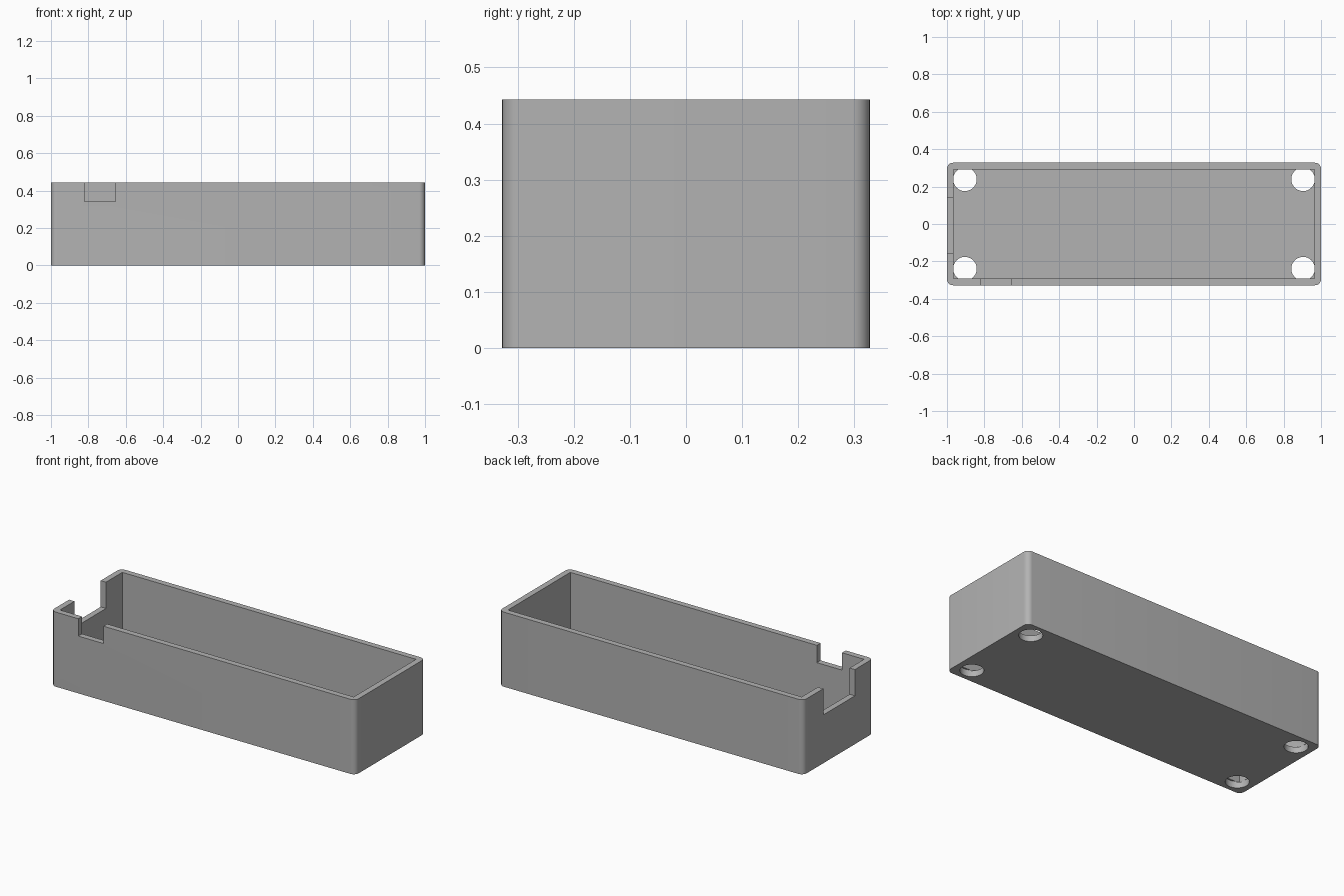
import bpy
import bmesh
import math
from mathutils import Matrix

if "Cube" in bpy.data.objects:
    bpy.data.objects.remove(bpy.data.objects["Cube"], do_unlink=True)

LENGTH, DEPTH, HEIGHT = 2.0, 0.655, 0.443
WALL = 0.035
CORNER = 0.032

grey = bpy.data.materials.new("plain grey")
grey.use_nodes = True
colour = (0.45, 0.45, 0.45, 1)
grey.diffuse_color = colour
grey.node_tree.nodes["Principled BSDF"].inputs["Base Color"].default_value = colour


def add_object(name, bm):
    mesh = bpy.data.meshes.new(name)
    bm.to_mesh(mesh)
    bm.free()
    mesh.materials.append(grey)
    obj = bpy.data.objects.new(name, mesh)
    bpy.context.collection.objects.link(obj)
    return obj


def box(name, low, high, corner=0):
    """Box between two corners, with optional rounded upright edges."""
    bm = bmesh.new()
    bmesh.ops.create_cube(bm, size=1)
    for v in bm.verts:
        v.co = [h if c > 0 else l for c, l, h in zip(v.co, low, high)]
    if corner:
        upright = [e for e in bm.edges
                   if abs(e.verts[0].co.z - e.verts[1].co.z) > 0.1]
        bmesh.ops.bevel(bm, geom=upright, offset=corner, segments=8,
                        profile=0.5, affect='EDGES')
    return add_object(name, bm)


def cylinder(name, x, y, radius, low, high):
    bm = bmesh.new()
    bmesh.ops.create_cone(bm, cap_ends=True, segments=48, radius1=radius,
                          radius2=radius, depth=high - low,
                          matrix=Matrix.Translation((x, y, (low + high) / 2)))
    return add_object(name, bm)


# Outer block with rounded upright corners
hx, hy = LENGTH / 2, DEPTH / 2
tray = box("open_case", (-hx, -hy, 0), (hx, hy, HEIGHT), CORNER)

# Cavity, then the front notch and the deeper end notch
ix, iy = hx - WALL, hy - WALL
cutters = [
    box("cavity_cutter", (-ix, -iy, WALL), (ix, iy, 1)),
    box("front_notch_cutter", (-0.82, -hy - 0.1, 0.34), (-0.655, -iy + 0.02, 1)),
    box("end_notch_cutter", (-hx - 0.1, -0.157, 0.287), (-ix + 0.02, 0.14, 1)),
]

# Four screw holes through the floor
for sx in (-1, 1):
    for sy in (-1, 1):
        cutters.append(cylinder("screw_hole_cutter", sx * 0.904, sy * 0.239,
                                0.063, -0.1, WALL + 0.004))

bpy.context.view_layer.objects.active = tray
tray.select_set(True)
for cutter in cutters:
    cutter.hide_render = True
    cut = tray.modifiers.new("cut", 'BOOLEAN')
    cut.operation = 'DIFFERENCE'
    cut.solver = 'EXACT'
    cut.object = cutter
    bpy.ops.object.modifier_apply(modifier=cut.name)
    bpy.data.objects.remove(cutter, do_unlink=True)

bpy.ops.object.shade_smooth_by_angle(angle=math.radians(30))
